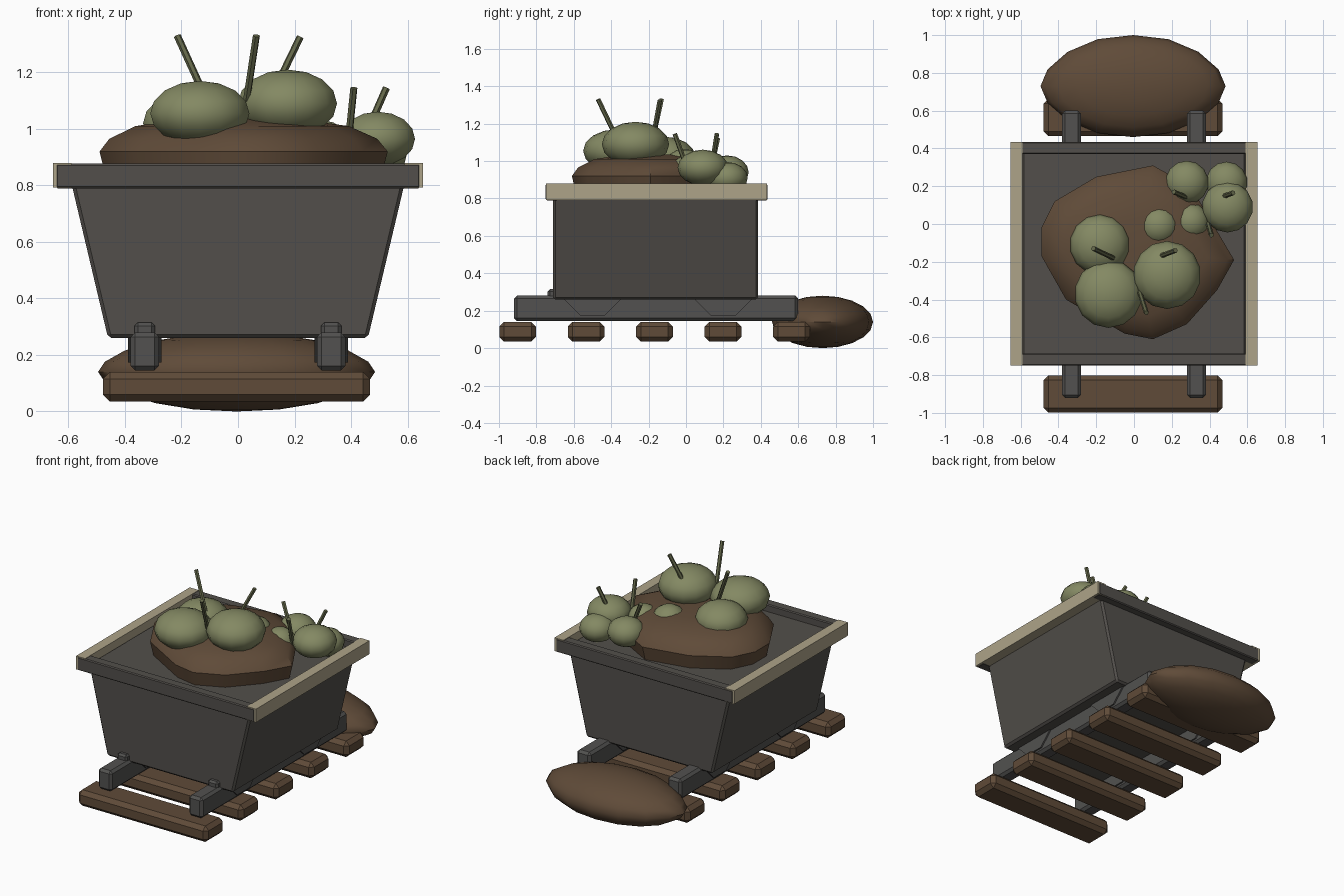
import bpy, bmesh, math
from mathutils import Vector

cube = bpy.data.objects.get("Cube")
if cube:
    bpy.data.objects.remove(cube, do_unlink=True)


def material(name, r, g, b):
    m = bpy.data.materials.new(name)
    m.use_nodes = True
    m.diffuse_color = (r, g, b, 1)
    bsdf = m.node_tree.nodes["Principled BSDF"]
    bsdf.inputs["Base Color"].default_value = (r, g, b, 1)
    bsdf.inputs["Roughness"].default_value = 0.9
    return m


IRON = material("dark iron", 0.085, 0.078, 0.07)
STEEL = material("rail steel", 0.085, 0.083, 0.08)
TRIM = material("pale trim", 0.42, 0.37, 0.25)
BROWN = material("earth brown", 0.115, 0.07, 0.04)
GREEN = material("fruit green", 0.23, 0.25, 0.125)
STALK = material("stalk green", 0.13, 0.14, 0.07)


def finish(name, bm, mat, smooth=None, bevel=0):
    """Turn a bmesh into a named object with one colour."""
    bmesh.ops.recalc_face_normals(bm, faces=bm.faces)
    mesh = bpy.data.meshes.new(name)
    bm.to_mesh(mesh)
    bm.free()
    mesh.materials.append(mat)
    ob = bpy.data.objects.new(name, mesh)
    bpy.context.collection.objects.link(ob)
    if bevel:
        mod = ob.modifiers.new("Bevel", "BEVEL")
        mod.width, mod.segments = bevel, 1
    if smooth:
        bpy.ops.object.select_all(action="DESELECT")
        ob.select_set(True)
        bpy.context.view_layer.objects.active = ob
        bpy.ops.object.shade_smooth_by_angle(angle=math.radians(smooth))
    return ob


def loft(name, rings, mat, **kw):
    """Skin a stack of equal-length point rings and cap both ends."""
    bm = bmesh.new()
    loops = [[bm.verts.new(p) for p in ring] for ring in rings]
    for low, high in zip(loops, loops[1:]):
        for i in range(len(low)):
            j = (i + 1) % len(low)
            bm.faces.new((low[i], low[j], high[j], high[i]))
    bm.faces.new(loops[0])
    bm.faces.new(loops[-1])
    return finish(name, bm, mat, **kw)


def rect(x, y0, y1, z, cx=0):
    return [(cx - x, y0, z), (cx + x, y0, z), (cx + x, y1, z), (cx - x, y1, z)]


def box(name, cx, half_x, y0, y1, z0, z1, mat, bevel=0):
    return loft(name, [rect(half_x, y0, y1, z0, cx), rect(half_x, y0, y1, z1, cx)], mat, bevel=bevel)


def ball(name, centre, radii, mat, u=14, v=8, smooth=60, pinch=0):
    """Squashed sphere; pinch narrows its depth and height towards the x ends."""
    bm = bmesh.new()
    bmesh.ops.create_uvsphere(bm, u_segments=u, v_segments=v, radius=1)
    for vert in bm.verts:
        p = vert.co
        k = 1 - pinch * p.x ** 4
        vert.co = Vector(centre) + Vector((p.x * radii[0], p.y * radii[1] * k, p.z * radii[2] * k))
    return finish(name, bm, mat, smooth=smooth)


# Track: sleepers, rails
for i in range(5):
    y = -0.9 + i * 0.366
    box(f"sleeper_{i + 1}", -0.005, 0.473, y - 0.098, y + 0.098, 0.035, 0.14, BROWN, bevel=0.025)
for side, s in (("left", 1), ("right", -1)):
    box(f"{side}_rail", s * 0.33, 0.05, -0.92, 0.6, 0.145, 0.28, STEEL, bevel=0.016)
    # Wheels tucked under the tub, and the front axle stop
    for end, y in (("front", -0.5), ("back", 0.2)):
        rings = []
        for x in (-0.06, 0.06):
            rings.append([(s * 0.33 + x, y + 0.17 * math.cos(a), 0.33 + 0.17 * math.sin(a))
                          for a in (math.tau * (k + 0.5) / 8 for k in range(8))])
        loft(f"{end}_{side}_wheel", rings, STEEL)
    box(f"{side}_stop", s * 0.33, 0.036, -0.74, -0.68, 0.24, 0.315, STEEL, bevel=0.012)

# Tub with flared sides
loft("tub", [rect(0.46, -0.71, 0.385, 0.26), rect(0.595, -0.71, 0.385, 0.83)], IRON, bevel=0.012)

# Rim: dark bars front and back, pale bars on the sides
for end, y0, y1 in (("front", -0.75, -0.685), ("back", 0.37, 0.435)):
    box(f"{end}_rim", 0, 0.645, y0, y1, 0.79, 0.877, IRON, bevel=0.006)
for side, s in (("left", 1), ("right", -1)):
    box(f"{side}_rim", s * 0.622, 0.033, -0.748, 0.433, 0.792, 0.88, TRIM)

# Heap of earth in the tub
outline = [(-0.49, -0.02), (-0.49, -0.17), (-0.36, -0.4), (-0.05, -0.58), (0.1, -0.61), (0.28, -0.53),
           (0.44, -0.35), (0.53, -0.19), (0.3, 0.2), (0.1, 0.31), (-0.2, 0.25), (-0.42, 0.12)]
heap = []
for scale, z in ((0.94, 0.8), (1, 0.92), (0.93, 0.965), (0.74, 1.01), (0.4, 1.035)):
    heap.append([(x * scale, -0.15 + (y + 0.15) * scale, z) for x, y in outline])
loft("earth_heap", heap, BROWN, smooth=35)

# Spilled sack behind the cart
ball("sack", (-0.005, 0.73, 0.14), (0.49, 0.27, 0.14), BROWN, u=16, v=10, pinch=0.2)

# Fruit: centre, radius, half height
fruit = [
    ((-0.135, -0.37, 1.055), 0.18, 0.115), ((0.175, -0.27, 1.09), 0.18, 0.12),
    ((-0.18, -0.11, 1.02), 0.16, 0.11), ((0.28, 0.22, 0.94), 0.115, 0.09),
    ((0.495, 0.09, 0.965), 0.135, 0.096), ((0.49, 0.22, 0.91), 0.11, 0.085),
    ((0.3, 0.01, 0.94), 0.1, 0.09), ((0.13, -0.01, 0.975), 0.105, 0.09),
]
for i, (c, r, h) in enumerate(fruit):
    ball(f"fruit_{i + 1}", c, (r, r, h), GREEN)

# Stalks: base, tip
stalks = [
    ((-0.11, -0.18, 1.1), (-0.215, -0.13, 1.33)), ((0.03, -0.36, 1.1), (0.065, -0.47, 1.33)),
    ((0.14, -0.17, 1.16), (0.22, -0.14, 1.325)), ((0.39, 0.01, 0.95), (0.41, -0.06, 1.145)),
    ((0.47, 0.145, 1.02), (0.525, 0.165, 1.145)), ((0.28, 0.14, 0.98), (0.21, 0.17, 1.12)),
]
for i, (base, tip) in enumerate(stalks):
    base, tip = Vector(base), Vector(tip)
    turn = (tip - base).to_track_quat("Z", "Y")
    ring = [turn @ Vector((0.013 * math.cos(a), 0.013 * math.sin(a), 0))
            for a in (math.tau * k / 6 for k in range(6))]
    loft(f"stalk_{i + 1}", [[base + p for p in ring], [tip + p for p in ring]], STALK)
